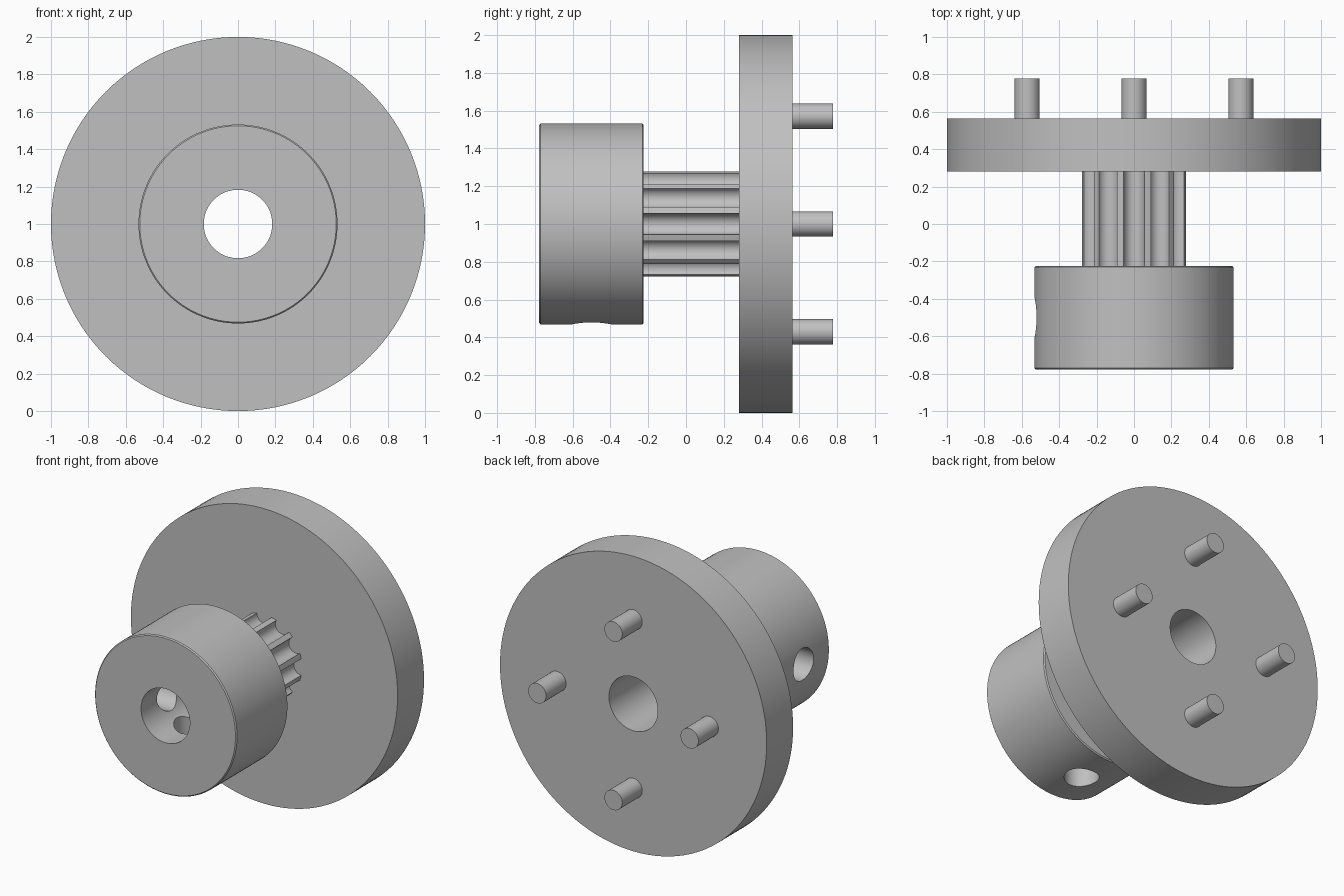
import bpy, bmesh, math
from mathutils import Vector

if "Cube" in bpy.data.objects:
    bpy.data.objects.remove(bpy.data.objects["Cube"])

CZ = 1.0          # height of the shaft axis (runs along y)
BORE = 0.183
SEG = 128

grey = bpy.data.materials.new("plain grey")
grey.diffuse_color = (0.53, 0.53, 0.53, 1)
grey.use_nodes = True
grey.node_tree.nodes["Principled BSDF"].inputs["Base Color"].default_value = grey.diffuse_color


def smooth(obj):
    bpy.ops.object.select_all(action='DESELECT')
    bpy.context.view_layer.objects.active = obj
    obj.select_set(True)
    bpy.ops.object.shade_smooth_by_angle(angle=math.radians(30))


def tube(name, loops):
    """Closed ring solid: bridge equal-length point loops in a cycle."""
    bm = bmesh.new()
    rings = [[bm.verts.new(p) for p in loop] for loop in loops]
    n = len(rings[0])
    for k, a in enumerate(rings):
        b = rings[(k + 1) % len(rings)]
        for i in range(n):
            j = (i + 1) % n
            bm.faces.new((a[i], a[j], b[j], b[i]))
    bmesh.ops.recalc_face_normals(bm, faces=bm.faces)
    mesh = bpy.data.meshes.new(name)
    bm.to_mesh(mesh)
    bm.free()
    obj = bpy.data.objects.new(name, mesh)
    bpy.context.collection.objects.link(obj)
    mesh.materials.append(grey)
    return obj


def ring(r, y):
    return [(r * math.cos(t), y, CZ + r * math.sin(t))
            for t in (2 * math.pi * i / SEG for i in range(SEG))]


def cylinder(name, radius, start, end, verts=48):
    start, end = Vector(start), Vector(end)
    axis = end - start
    bpy.ops.mesh.primitive_cylinder_add(
        vertices=verts, radius=radius, depth=axis.length, location=(start + end) / 2,
        rotation=axis.to_track_quat('Z', 'Y').to_euler())
    obj = bpy.context.object
    obj.name = name
    obj.data.materials.append(grey)
    return obj


# Large flange disc with bore
smooth(tube("flange_disc", [ring(1.0, 0.281), ring(1.0, 0.564),
                            ring(BORE, 0.564), ring(BORE, 0.281)]))

# Hub collar with fine chamfers and bore
F, B, R, C = -0.777, -0.224, 0.532, 0.007
hub = tube("hub_collar", [ring(R - C, F), ring(R, F + C), ring(R, B - C),
                          ring(R - C, B), ring(BORE, B), ring(BORE, F)])

# Two set screw holes, one to the left and one downwards
for d in (Vector((-1, 0, 0)), Vector((0, 0, -1))):
    mid = Vector((0, -0.5, CZ))
    cutter = cylinder("screw_hole_cutter", 0.108, mid + d * 0.02, mid + d * 0.8, 64)
    cutter.hide_render = True
    mod = hub.modifiers.new("screw_hole", 'BOOLEAN')
    mod.operation = 'DIFFERENCE'
    mod.solver = 'EXACT'
    mod.object = cutter
    bpy.context.view_layer.objects.active = hub
    bpy.ops.object.modifier_apply(modifier=mod.name)
    bpy.data.objects.remove(cutter)
smooth(hub)

# Toothed shaft: 12 round grooves separated by narrow lands
TEETH, GC, GR, STEPS = 12, 0.2775, 0.0555, 16
outline = []
for k in range(TEETH):
    a = 2 * math.pi * k / TEETH
    for s in range(STEPS + 1):
        p = -math.pi / 2 - math.pi * s / STEPS
        u, v = GC + GR * math.cos(p), GR * math.sin(p)
        outline.append((u * math.cos(a) - v * math.sin(a),
                        u * math.sin(a) + v * math.cos(a)))
    mid = a + math.pi / TEETH
    outline.append((0.283 * math.cos(mid), 0.283 * math.sin(mid)))
inner = []
for x, z in outline:
    f = BORE / math.hypot(x, z)
    inner.append((x * f, z * f))
Y0, Y1 = -0.224, 0.281
smooth(tube("toothed_shaft", [[(x, y, CZ + z) for x, z in pts]
                              for pts, y in ((outline, Y0), (outline, Y1),
                                             (inner, Y1), (inner, Y0))]))

# Four drive pins on the back of the flange
for i in range(4):
    t = i * math.pi / 2
    x, z = 0.571 * math.cos(t), CZ + 0.571 * math.sin(t)
    smooth(cylinder(f"drive_pin_{i + 1}", 0.067, (x, 0.55, z), (x, 0.778, z)))
